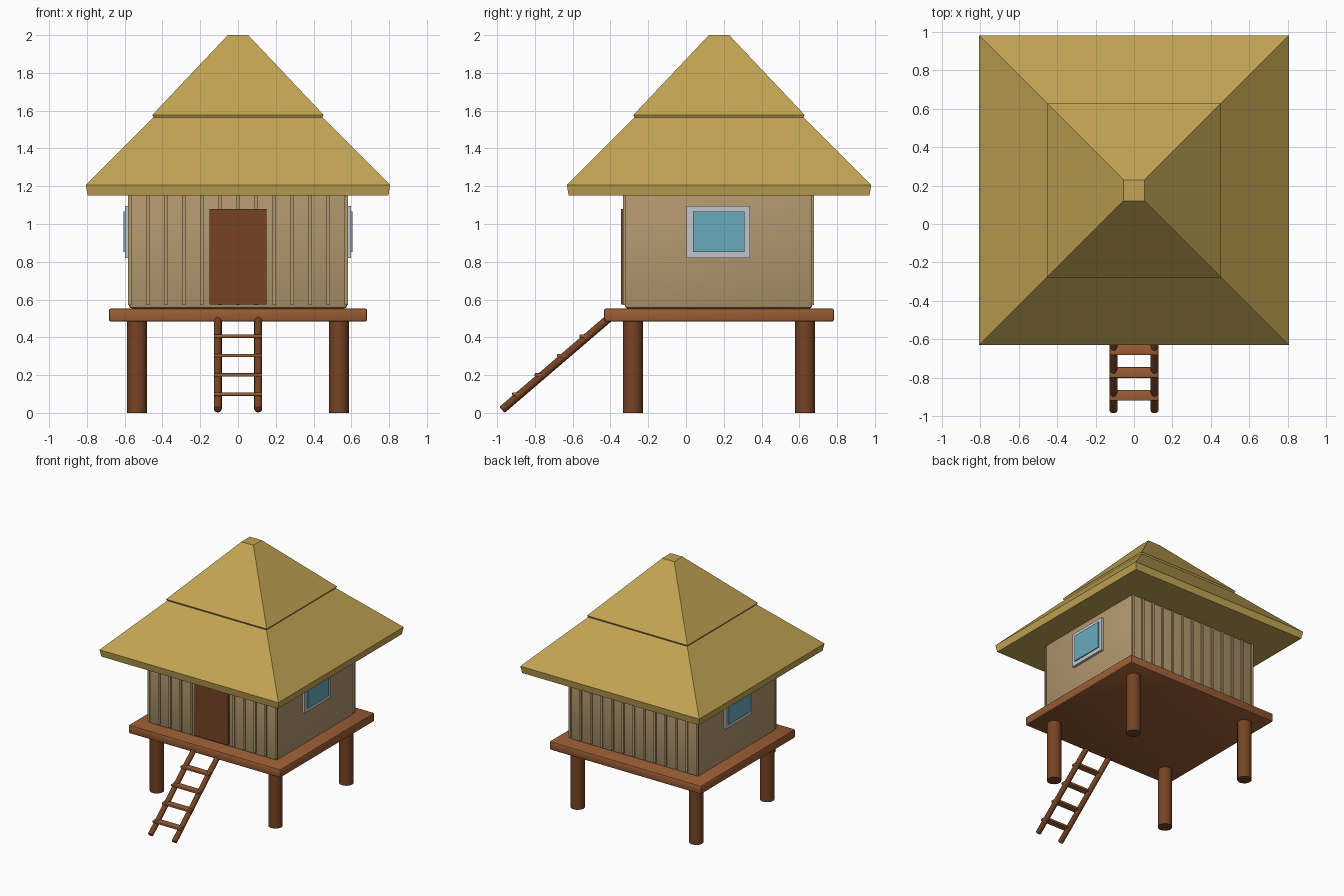
import bpy, bmesh, math
from mathutils import Vector

if "Cube" in bpy.data.objects:
    bpy.data.objects.remove(bpy.data.objects["Cube"])

CY = 0.175  # centre of the hut in y


def material(name, r, g, b):
    lin = [(c / 255 / 12.92) if c < 11 else ((c / 255 + 0.055) / 1.055) ** 2.4 for c in (r, g, b)]
    m = bpy.data.materials.new(name)
    m.diffuse_color = (*lin, 1)
    m.use_nodes = True
    m.node_tree.nodes["Principled BSDF"].inputs["Base Color"].default_value = m.diffuse_color
    return m


THATCH = material("thatch", 194, 164, 83)
WALL = material("bamboo wall", 178, 152, 110)
DARK = material("dark wood", 118, 67, 36)
LIGHT = material("light wood", 155, 93, 52)
GLASS = material("window glass", 104, 170, 188)
FRAME = material("window frame", 195, 197, 203)


def finish(name, bm, mat, smooth=False):
    bmesh.ops.recalc_face_normals(bm, faces=bm.faces[:])
    me = bpy.data.meshes.new(name)
    bm.to_mesh(me)
    bm.free()
    me.materials.append(mat)
    ob = bpy.data.objects.new(name, me)
    bpy.context.collection.objects.link(ob)
    if smooth:
        bpy.ops.object.select_all(action='DESELECT')
        ob.select_set(True)
        bpy.context.view_layer.objects.active = ob
        bpy.ops.object.shade_smooth_by_angle(angle=math.radians(35))
    return ob


def box(name, lo, hi, mat, bevel=0.0):
    bm = bmesh.new()
    bmesh.ops.create_cube(bm, size=1)
    lo, hi = Vector(lo), Vector(hi)
    for v in bm.verts:
        v.co = Vector([(lo[i] + hi[i]) / 2 + v.co[i] * (hi[i] - lo[i]) for i in range(3)])
    if bevel:
        bmesh.ops.bevel(bm, geom=bm.edges[:], offset=bevel, segments=2, profile=0.5, affect='EDGES')
    return finish(name, bm, mat, bevel > 0)


def rod(name, a, b, r, mat, sides=24, bevel=0.0):
    a, b = Vector(a), Vector(b)
    bm = bmesh.new()
    bmesh.ops.create_cone(bm, cap_ends=True, segments=sides, radius1=r, radius2=r, depth=(b - a).length)
    if bevel:
        rims = [e for e in bm.edges if abs(e.verts[0].co.z - e.verts[1].co.z) < 1e-5]
        bmesh.ops.bevel(bm, geom=rims, offset=bevel, segments=2, profile=0.5, affect='EDGES')
    rot = (b - a).to_track_quat('Z', 'Y')
    for v in bm.verts:
        v.co = rot @ v.co + (a + b) / 2
    return finish(name, bm, mat, True)


def square_loft(name, profile, mat):
    """Stack of square rings given as (half size, height)."""
    bm = bmesh.new()
    rings = [[bm.verts.new((sx * h, CY + sy * h, z)) for sx, sy in ((-1, -1), (1, -1), (1, 1), (-1, 1))]
             for h, z in profile]
    bm.faces.new(rings[0])
    bm.faces.new(rings[-1])
    for lo, hi in zip(rings, rings[1:]):
        for i in range(4):
            j = (i + 1) % 4
            bm.faces.new((lo[i], lo[j], hi[j], hi[i]))
    return finish(name, bm, mat)


# Deck and its four posts
box("deck", (-0.684, -0.434, 0.483), (0.684, 0.784, 0.553), LIGHT, 0.012)
for sx in (-1, 1):
    for y, end in ((-0.281, "front"), (0.631, "back")):
        rod(f"{end}_post_{'left' if sx < 0 else 'right'}", (sx * 0.534, y, 0), (sx * 0.534, y, 0.5), 0.053, DARK)

# Wall body, with a narrow foot
box("wall", (-0.577, -0.324, 0.553), (0.577, 0.668, 1.2), WALL, 0.015)

# Vertical battens on front and back
for i in range(13):
    x = -0.574 + i * 1.148 / 12
    box(f"front_batten_{i}", (x - 0.009, -0.334, 0.572), (x + 0.009, -0.32, 1.18), WALL)
    box(f"back_batten_{i}", (x - 0.009, 0.664, 0.572), (x + 0.009, 0.678, 1.18), WALL)

# Door
box("door", (-0.152, -0.345, 0.575), (0.152, -0.32, 1.08), DARK)

# Side windows: frame with a raised glass pane
for sx, side in ((-1, "left"), (1, "right")):
    xs = sorted((sx * 0.57, sx * 0.597))
    box(f"window_frame_{side}", (xs[0], 0.003, 0.82), (xs[1], 0.338, 1.095), FRAME)
    xs = sorted((sx * 0.596, sx * 0.605))
    box(f"window_glass_{side}", (xs[0], 0.036, 0.852), (xs[1], 0.31, 1.067), GLASS)

# Two-tier thatched roof
square_loft("lower_roof", [(0.796, 1.15), (0.806, 1.207), (0.44, 1.572)], THATCH)
square_loft("upper_roof", [(0.447, 1.565), (0.453, 1.578), (0.054, 2.0)], THATCH)

# Ladder: two sloping rails and four flat rungs
for sx, side in ((-1, "left"), (1, "right")):
    rod(f"ladder_rail_{side}", (sx * 0.107, -0.974, 0.016), (sx * 0.107, -0.407, 0.502), 0.021, DARK, 16, 0.006)
for i in range(4):
    y, z = -0.892 + i * 0.119, 0.099 + i * 0.1025
    box(f"ladder_rung_{i}", (-0.127, y - 0.028, z - 0.009), (0.127, y + 0.028, z + 0.009), LIGHT, 0.004)
